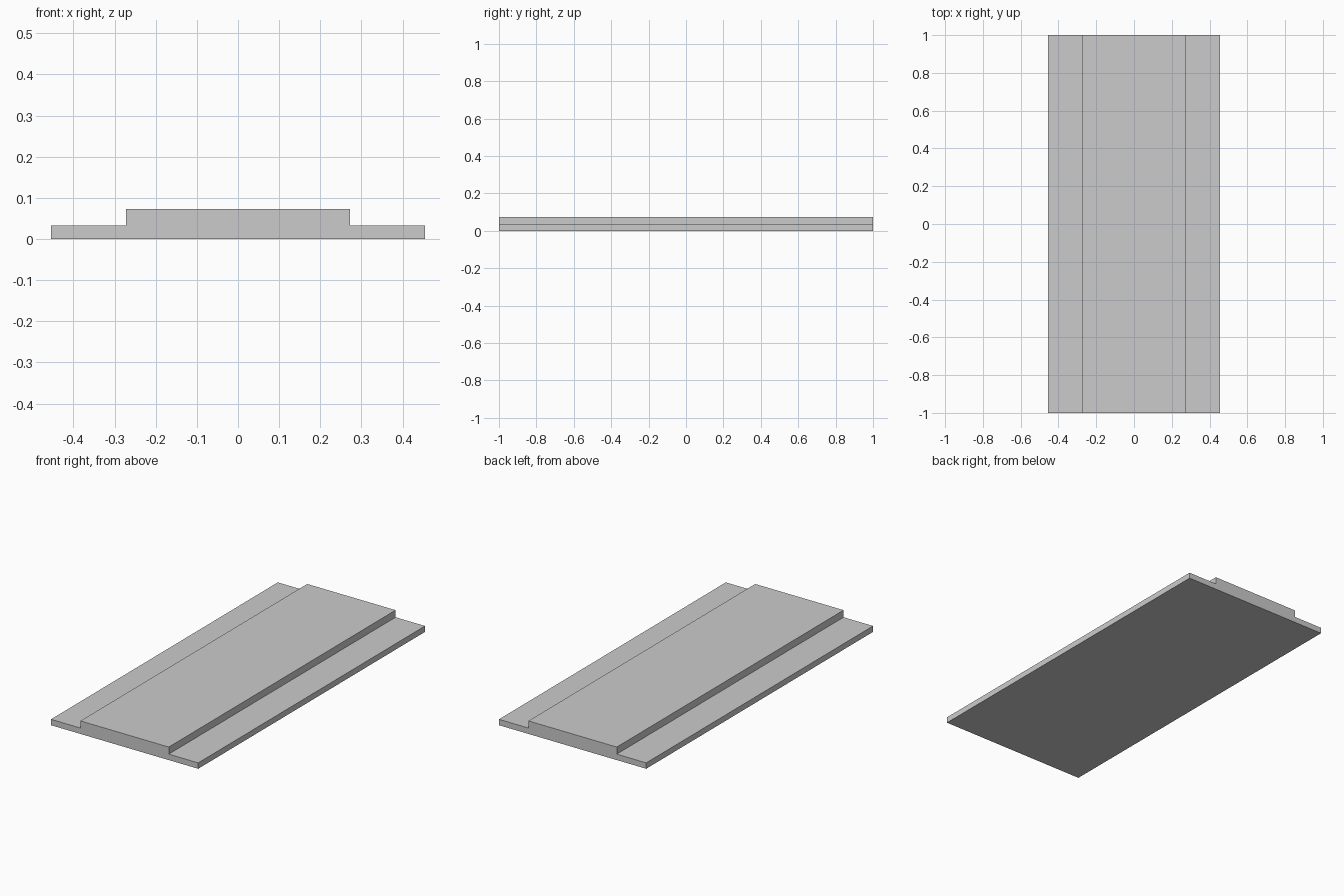
import bpy
import bmesh

if "Cube" in bpy.data.objects:
    bpy.data.objects.remove(bpy.data.objects["Cube"])

HALF_LENGTH = 1.0

# Right half of the stepped cross-section (x, z), mirrored for the left
half = [(0.4545, 0.0), (0.4545, 0.033), (0.2727, 0.033), (0.2727, 0.0727)]
profile = half + [(-x, z) for x, z in reversed(half)]

# Stepped slab: profile extruded from front to back
bm = bmesh.new()
front = bm.faces.new([bm.verts.new((x, -HALF_LENGTH, z)) for x, z in profile])
extruded = bmesh.ops.extrude_face_region(bm, geom=[front], use_keep_orig=True)
verts = [g for g in extruded["geom"] if isinstance(g, bmesh.types.BMVert)]
bmesh.ops.translate(bm, verts=verts, vec=(0, 2 * HALF_LENGTH, 0))
bmesh.ops.recalc_face_normals(bm, faces=bm.faces)

mesh = bpy.data.meshes.new("stepped_slab")
bm.to_mesh(mesh)
bm.free()
slab = bpy.data.objects.new("stepped_slab", mesh)
bpy.context.collection.objects.link(slab)
